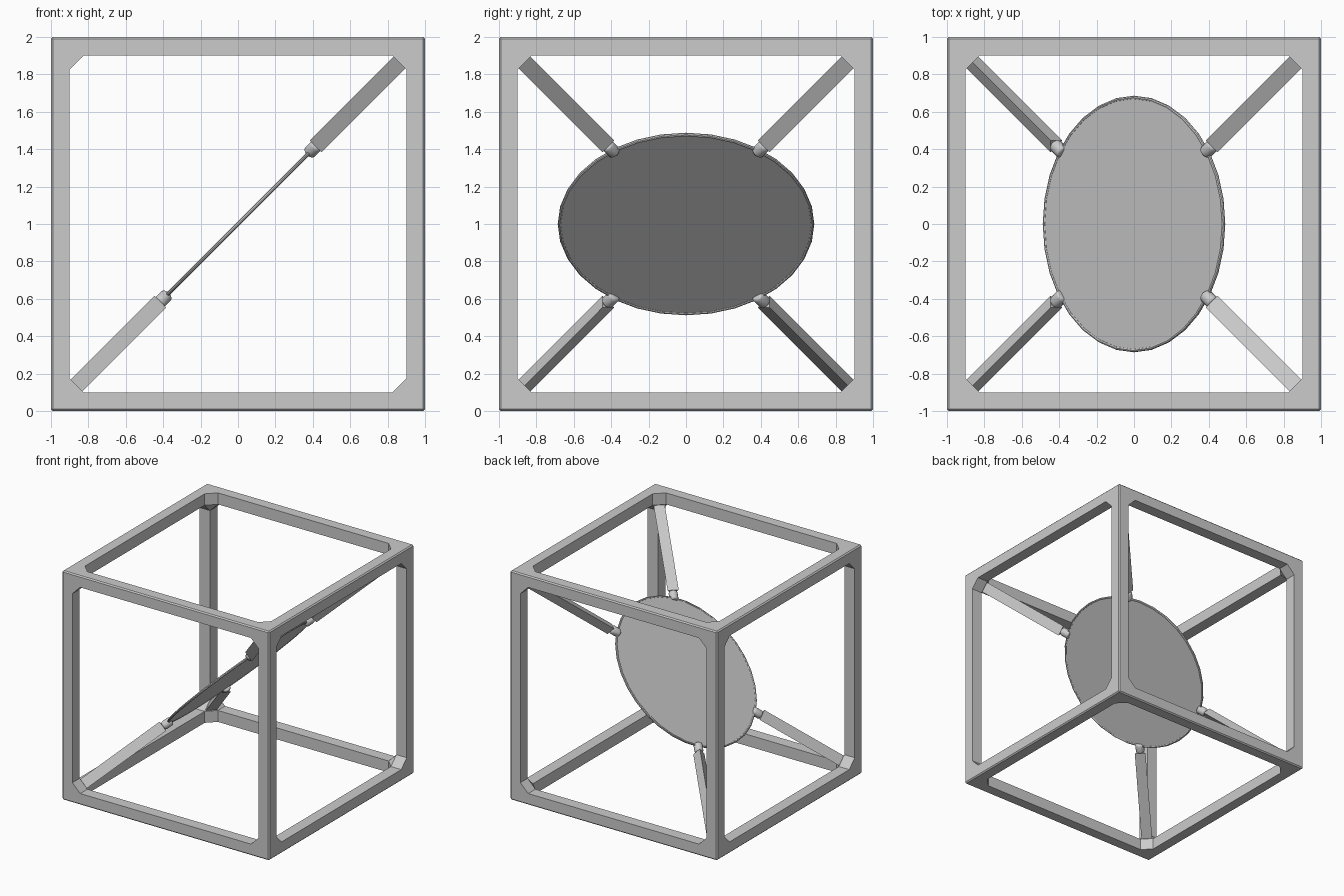
import bpy, bmesh, math
from itertools import product
from mathutils import Vector, Matrix

if "Cube" in bpy.data.objects:
    bpy.data.objects.remove(bpy.data.objects["Cube"])

BAR = 0.10       # frame bar thickness
NODE = 0.175     # reach of each chamfered corner node
CENTRE = Vector((0, 0, 1))


def make_object(name, bm):
    bmesh.ops.recalc_face_normals(bm, faces=bm.faces[:])
    mesh = bpy.data.meshes.new(name)
    bm.to_mesh(mesh)
    bm.free()
    ob = bpy.data.objects.new(name, mesh)
    ob.location = CENTRE
    bpy.context.collection.objects.link(ob)
    return ob


def smooth(ob, angle=40):
    bpy.ops.object.select_all(action='DESELECT')
    ob.select_set(True)
    bpy.context.view_layer.objects.active = ob
    bpy.ops.object.shade_smooth_by_angle(angle=math.radians(angle))


def is_cap(face):
    return any(all(abs(abs(v.co[i]) - (1 - NODE)) < 1e-4 for v in face.verts)
               for i in range(3))


# Cube frame: chamfered corner nodes joined by square bars
bm = bmesh.new()
for s in product((-1, 1), repeat=3):
    pts = [Vector((0, 0, 0))]
    for axis in range(3):
        for a, b in product((0, BAR), repeat=2):
            p = Vector((0, 0, 0))
            p[axis], p[(axis + 1) % 3], p[(axis + 2) % 3] = NODE, a, b
            pts.append(p)
    verts = [bm.verts.new([s[i] * (1 - p[i]) for i in range(3)]) for p in pts]
    bmesh.ops.convex_hull(bm, input=verts)
bmesh.ops.delete(bm, geom=[f for f in bm.faces if is_cap(f)], context='FACES')
bmesh.ops.dissolve_limit(bm, angle_limit=math.radians(1),
                         verts=bm.verts[:], edges=bm.edges[:])
for axis in range(3):
    for a, b in product((-1, 1), repeat=2):
        rings = []
        for end in (-(1 - NODE), 1 - NODE):
            ring = []
            for u, v in ((0, 0), (BAR, 0), (BAR, BAR), (0, BAR)):
                p = Vector((0, 0, 0))
                p[axis] = end
                p[(axis + 1) % 3] = a * (1 - u)
                p[(axis + 2) % 3] = b * (1 - v)
                ring.append(bm.verts.new(p))
            rings.append(ring)
        for i in range(4):
            j = (i + 1) % 4
            bm.faces.new((rings[0][i], rings[0][j], rings[1][j], rings[1][i]))
bmesh.ops.remove_doubles(bm, verts=bm.verts[:], dist=1e-4)
bmesh.ops.recalc_face_normals(bm, faces=bm.faces[:])
outer = [e for e in bm.edges
         if sum(all(abs(abs(v.co[i]) - 1) < 1e-4 for v in e.verts)
                for i in range(3)) == 2]
bmesh.ops.bevel(bm, geom=outer, offset=0.01, offset_type='OFFSET',
                segments=1, profile=0.5, affect='EDGES')
make_object("cube_frame", bm)

# Tilted thin disc
tilt = Matrix.Rotation(math.radians(-45), 4, 'Y')
bm = bmesh.new()
bmesh.ops.create_cone(bm, cap_ends=True, segments=32, radius1=0.676,
                      radius2=0.676, depth=0.012, matrix=tilt)
make_object("disc", bm)

# Rounded rim around the disc
bpy.ops.mesh.primitive_torus_add(major_radius=0.676, minor_radius=0.01,
                                 major_segments=32, minor_segments=8,
                                 location=CENTRE,
                                 rotation=(0, math.radians(-45), 0))
rim = bpy.context.object
rim.name = "disc_rim"
smooth(rim)

# Triangular struts along the body diagonals, each ending in a round clip
for s in ((1, 1, 1), (1, -1, 1), (-1, 1, -1), (-1, -1, -1)):
    s = Vector(s)
    bm = bmesh.new()
    rings = []
    for t in (0.425, 0.88):
        ring = []
        for i in range(3):
            p = Vector((t + 0.021,) * 3)
            p[i] -= 0.063
            ring.append(bm.verts.new([p[k] * s[k] for k in range(3)]))
        rings.append(ring)
    bm.faces.new(rings[0])
    bm.faces.new(rings[1])
    for i in range(3):
        j = (i + 1) % 3
        bm.faces.new((rings[0][i], rings[0][j], rings[1][j], rings[1][i]))
    make_object("strut", bm)

    bm = bmesh.new()
    place = (Matrix.Translation(s * 0.402)
             @ s.to_track_quat('Z', 'Y').to_matrix().to_4x4())
    bmesh.ops.create_cone(bm, cap_ends=True, segments=16, radius1=0.036,
                          radius2=0.036, depth=0.08, matrix=place)
    caps = {e for f in bm.faces if len(f.verts) > 4 for e in f.edges}
    bmesh.ops.bevel(bm, geom=list(caps), offset=0.015, offset_type='OFFSET',
                    segments=3, profile=0.5, affect='EDGES')
    smooth(make_object("clip", bm))
